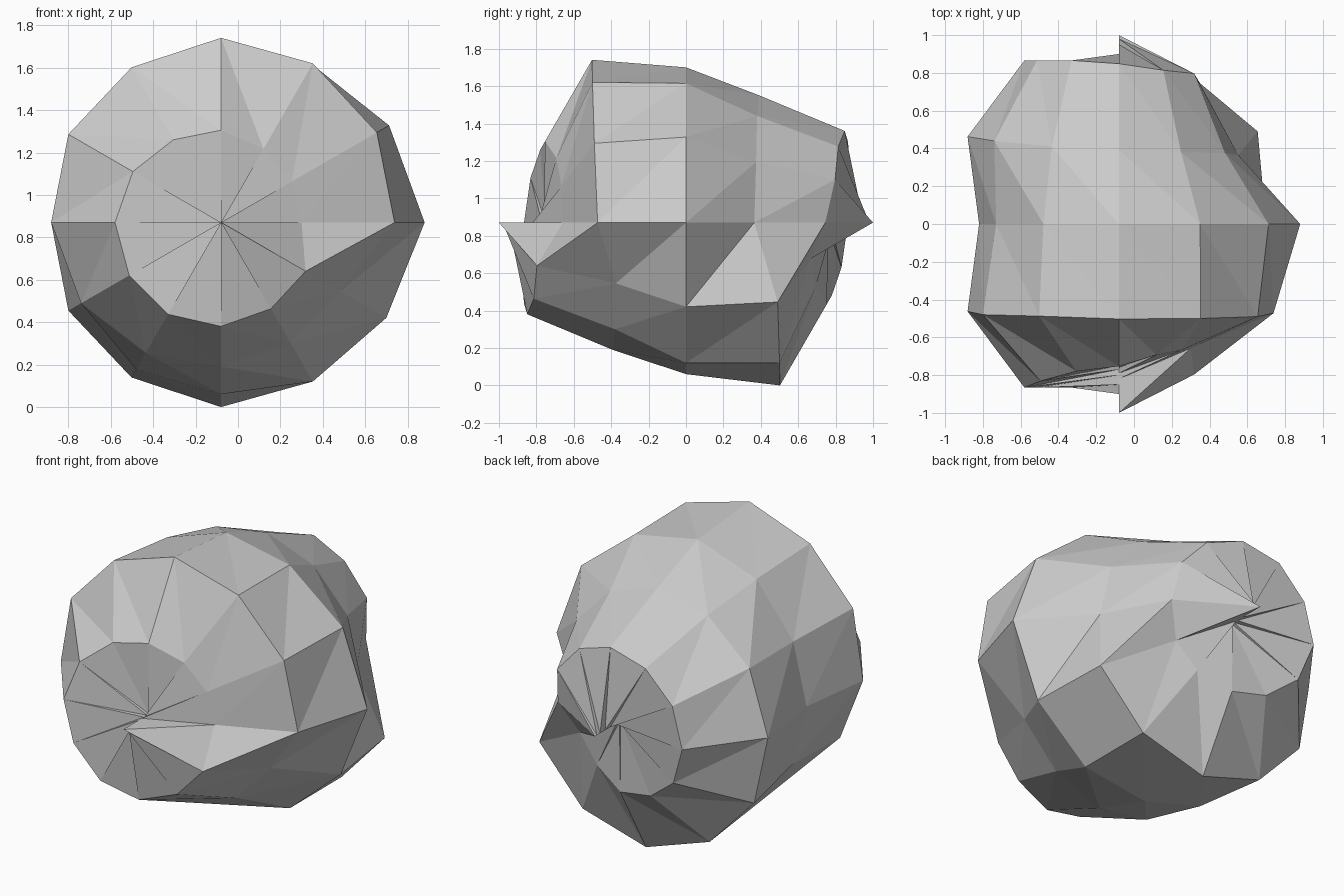
import bpy, bmesh
from math import sin, cos, radians

if "Cube" in bpy.data.objects:
    bpy.data.objects.remove(bpy.data.objects["Cube"])

SEG = 12
CX, CZ = -0.08, 0.86            # axis runs along y through this point

# Radius around the axis for each latitude of the front half (13 steps of 30 degrees)
FRONT = {
    -90: [.82, .79, .76, .75, .75, .77, .80, .85, .90, .95, .98, 1.0, 1.0],
    -60: [.76, .77, .80, .87, .90, .96, 1.0, 1.0, 1.0, .98, .94, .92, .86],
    -30: [.945, .98, 1.0, 1.005, .975, .96, .925, .88, .82, .785, .76, .75, .73],
}
EQUATOR = [.96, .915, .86, .83, .80, .75, .74, .75, .80, .81, .866, .90]

# Back half is the front half turned round, so its rows run in reverse
rows = [(lat, r[:SEG]) for lat, r in FRONT.items()]
rows.append((0, EQUATOR))
rows += [(-lat, r[:0:-1]) for lat, r in reversed(FRONT.items())]

bm = bmesh.new()
grid = []
for lat, radii in rows:
    p = radians(lat)
    ring = []
    for k, r in enumerate(radii):
        t = radians(30 * k)
        ring.append(bm.verts.new((CX + r * cos(p) * cos(t), r * sin(p),
                                  CZ + r * cos(p) * sin(t))))
    grid.append(ring)

# Skin the rings with flat triangles
for a, b in zip(grid, grid[1:]):
    for k in range(SEG):
        n = (k + 1) % SEG
        bm.faces.new((a[k], b[n], a[n]))
        bm.faces.new((a[k], b[k], b[n]))
bmesh.ops.recalc_face_normals(bm, faces=bm.faces[:])

# Rest the lowest point on the ground
low = min(v.co.z for v in bm.verts)
for v in bm.verts:
    v.co.z -= low

mesh = bpy.data.meshes.new("lumpy_boulder")
bm.to_mesh(mesh)
bm.free()
bpy.context.collection.objects.link(bpy.data.objects.new("lumpy_boulder", mesh))
